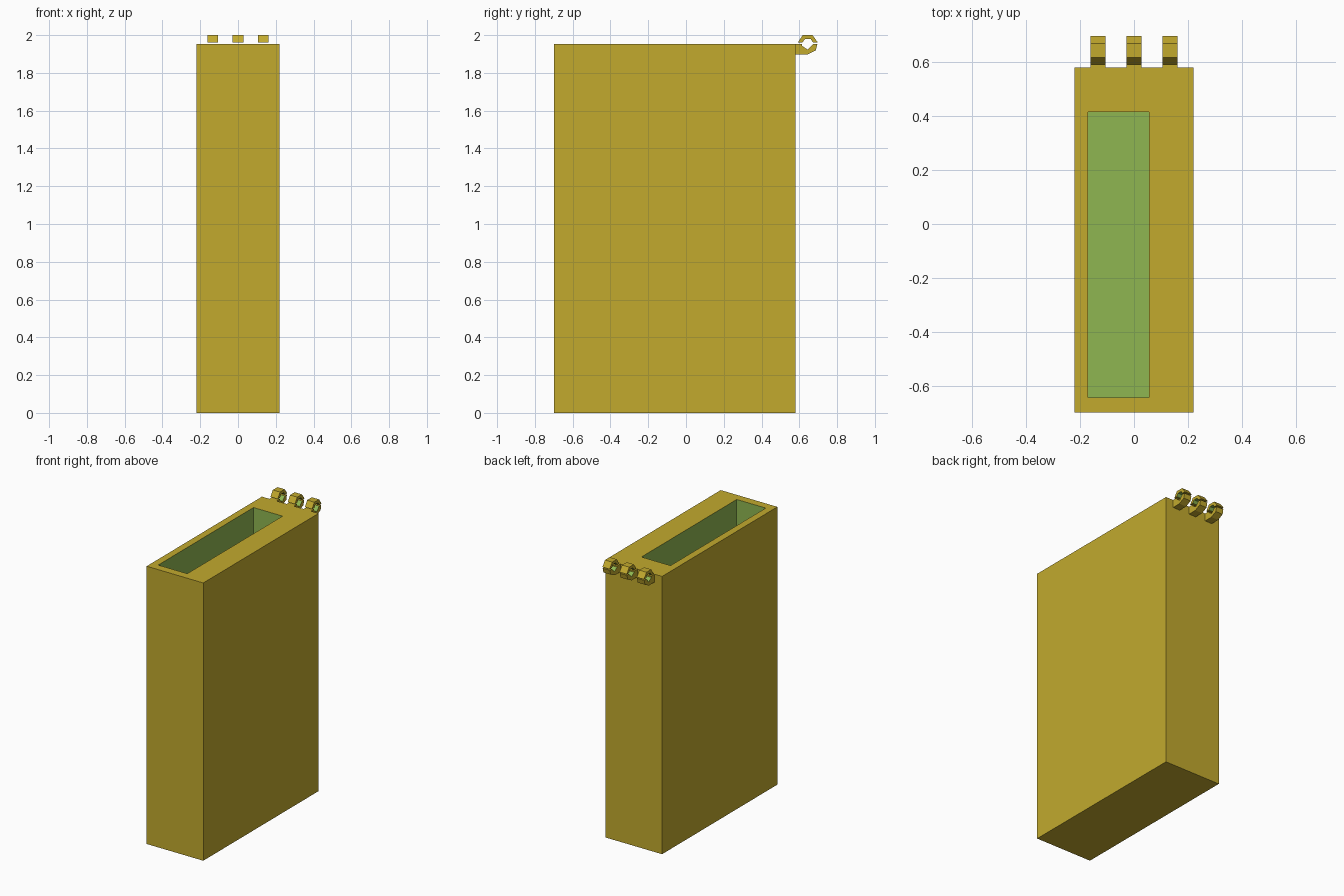
import bpy, bmesh

if "Cube" in bpy.data.objects:
    bpy.data.objects.remove(bpy.data.objects["Cube"])


def material(name, color):
    m = bpy.data.materials.new(name)
    m.diffuse_color = (*color, 1)
    m.use_nodes = True
    m.node_tree.nodes["Principled BSDF"].inputs["Base Color"].default_value = m.diffuse_color
    return m


MUSTARD = material("mustard", (0.54, 0.40, 0.027))
GREEN = material("cut_green", (0.275, 0.47, 0.083))


def finish(bm, name):
    mesh = bpy.data.meshes.new(name)
    bm.to_mesh(mesh)
    bm.free()
    mesh.materials.append(MUSTARD)
    mesh.materials.append(GREEN)
    obj = bpy.data.objects.new(name, mesh)
    bpy.context.collection.objects.link(obj)
    return obj


def rectangle(bm, x0, x1, y0, y1, z):
    return [bm.verts.new((x, y, z)) for x, y in ((x0, y0), (x1, y0), (x1, y1), (x0, y1))]


def ring(bm, a, b, mat=0):
    for i in range(4):
        j = (i + 1) % 4
        bm.faces.new((a[i], a[j], b[j], b[i])).material_index = mat


# Tall case with a deep off-centre pocket open at the top
bm = bmesh.new()
bottom = rectangle(bm, -0.22, 0.22, -0.70, 0.58, 0)
top = rectangle(bm, -0.22, 0.22, -0.70, 0.58, 1.952)
mouth = rectangle(bm, -0.17, 0.056, -0.643, 0.415, 1.952)
floor = rectangle(bm, -0.17, 0.056, -0.643, 0.415, 0.055)
bm.faces.new(bottom[::-1])
ring(bm, bottom, top)
ring(bm, top, mouth)
ring(bm, mouth, floor, 1)
bm.faces.new(floor).material_index = 1
finish(bm, "case")


def hinge_part(name, x, outer, inner, width=0.056):
    """Extrude a y-z profile along x; the faces along the inner path are green."""
    bm = bmesh.new()
    path = outer + inner
    n, k = len(path), len(outer)
    left = [bm.verts.new((x - width / 2, y, z)) for y, z in path]
    right = [bm.verts.new((x + width / 2, y, z)) for y, z in path]
    bm.faces.new(left)
    bm.faces.new(right[::-1])
    for i in range(n):
        j = (i + 1) % n
        f = bm.faces.new((left[j], left[i], right[i], right[j]))
        f.material_index = 1 if k <= i < n - 1 else 0
    bmesh.ops.recalc_face_normals(bm, faces=bm.faces)
    finish(bm, name)


# Three split hinge knuckles: a fixed hook below and a loose cap above
hook_outer = [(0.615, 1.952), (0.58, 1.952), (0.58, 1.897), (0.643, 1.897), (0.687, 1.919), (0.695, 1.952)]
hook_inner = [(0.672, 1.952), (0.645, 1.923), (0.615, 1.943)]
cap_outer = [(0.592, 1.961), (0.618, 2.0), (0.670, 2.0), (0.698, 1.961)]
cap_inner = [(0.672, 1.961), (0.660, 1.98), (0.630, 1.98), (0.617, 1.961)]

for side, x in (("left", -0.134), ("middle", 0.0), ("right", 0.133)):
    hinge_part(f"hinge_hook_{side}", x, hook_outer, hook_inner)
    hinge_part(f"hinge_cap_{side}", x, cap_outer, cap_inner)
